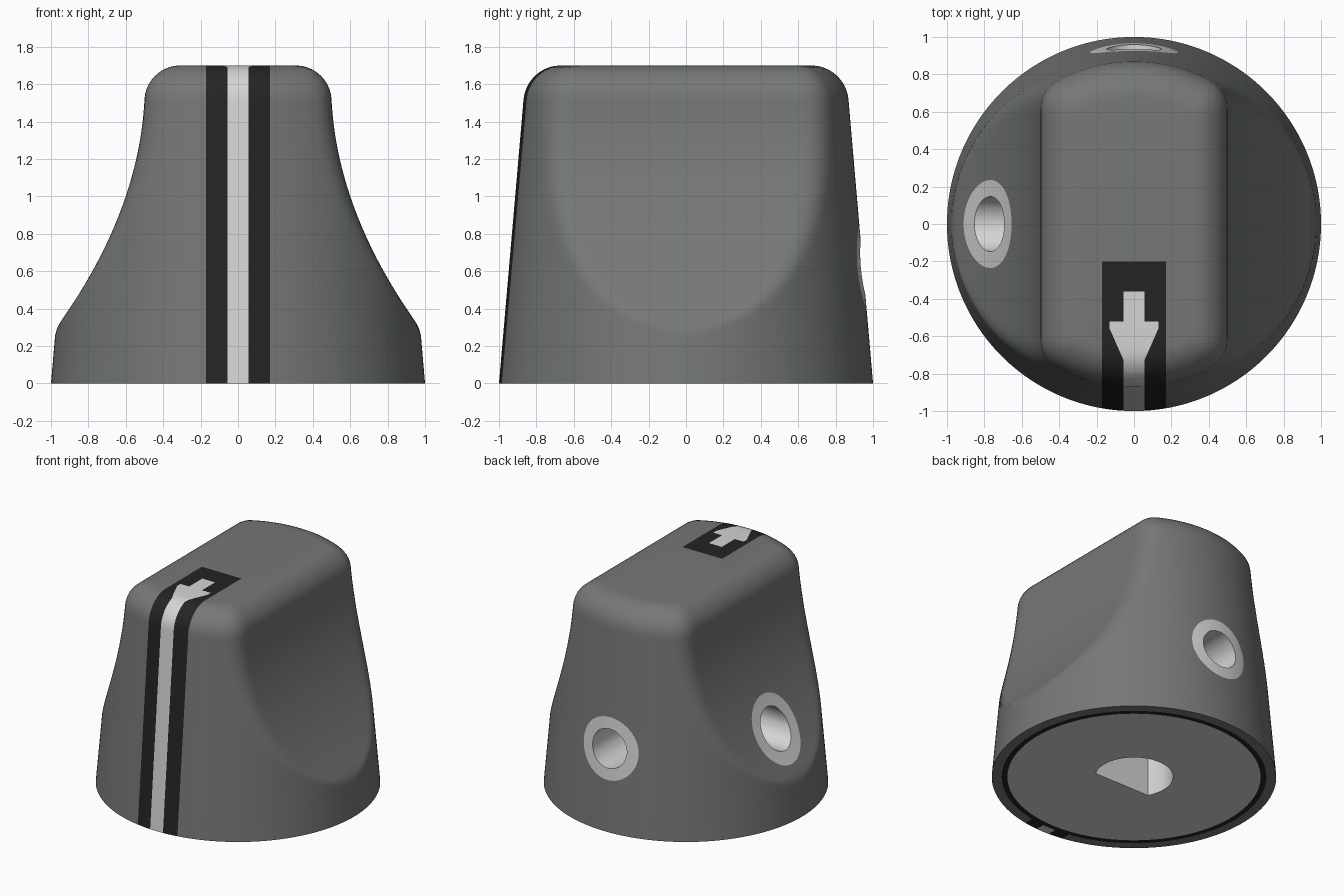
import bpy, bmesh, math
from mathutils import Vector, Matrix

if "Cube" in bpy.data.objects:
    bpy.data.objects.remove(bpy.data.objects["Cube"])

N = 192              # points around each cross-section
SHOULDER, FILLET, CORNER, TOP = 1.52, 0.18, 0.17, 1.70
BODY, BLACK, LIGHT = 0, 1, 2


def material(name, srgb):
    m = bpy.data.materials.new(name)
    m.diffuse_color = [*(((c / 255 + 0.055) / 1.055) ** 2.4 for c in srgb), 1]
    m.use_nodes = True
    m.node_tree.nodes["Principled BSDF"].inputs["Base Color"].default_value = m.diffuse_color
    return m


mats = [material("charcoal grey", (117, 120, 119)),
        material("black", (36, 36, 36)),
        material("light grey", (214, 213, 211))]


def section(z, inset):
    """Circle with two flattened sides and rounded corners, at height z."""
    big = 1 - 0.0865 * z
    t = SHOULDER - z
    w = 0.5 + 0.05 * t + 0.275 * t * t if t > 0 else 0.5 + 0.05 * t
    k = 0.03
    h = max(k - abs(w - big), 0) / k
    w = min(w, big) - h * h * k / 4 - inset
    big -= inset
    r = max(CORNER - inset, 0.012)
    cx = w - r
    cy = math.sqrt(max((big - r) ** 2 - cx * cx, 0))
    corner = math.atan2(cy, cx)
    pts = []
    for i in range(N):
        a = 2 * math.pi * i / N
        ux, uy = abs(math.cos(a)), abs(math.sin(a))
        if math.atan2(uy, ux) >= corner:
            rho = big
        elif w * uy <= cy * ux:
            rho = w / ux
        else:
            d = cx * ux + cy * uy
            rho = d + math.sqrt(max(d * d - cx * cx - cy * cy + r * r, 0))
        pts.append((rho * math.cos(a), rho * math.sin(a), z))
    return pts


def circle(r):
    return [(r * math.cos(2 * math.pi * i / N), r * math.sin(2 * math.pi * i / N), 0)
            for i in range(N)]


def paint(bm, faces, planes, index):
    """Cut a convex region out of the given faces and colour it."""
    for co, no in planes:
        co, no = Vector(co), Vector(no)
        geom = {e for f in faces for e in (*f.verts, *f.edges, f)}
        out = bmesh.ops.bisect_plane(bm, geom=list(geom), dist=1e-5,
                                     plane_co=co, plane_no=no)["geom"]
        faces = [f for f in out if isinstance(f, bmesh.types.BMFace)
                 and (f.calc_center_median() - co).dot(no) < 0]
    for f in faces:
        f.material_index = index
    return faces


def strip(half, y):
    return [((half, 0, 0), (1, 0, 0)), ((-half, 0, 0), (-1, 0, 0)), ((0, y, 0), (0, 1, 0))]


# Knob body: underside rings, tapered scooped sides, rounded top
rings = [circle(0.89), circle(0.93)]
steps = 76
rings += [section(SHOULDER * i / steps, 0) for i in range(steps + 1)]
for i in range(1, 11):
    a = math.pi / 2 * i / 10
    rings.append(section(SHOULDER + (TOP - SHOULDER) * math.sin(a), FILLET * (1 - math.cos(a))))

bm = bmesh.new()
loops = [[bm.verts.new(p) for p in ring] for ring in rings]
for j, (lo, hi) in enumerate(zip(loops, loops[1:])):
    for i in range(N):
        f = bm.faces.new((lo[i], lo[(i + 1) % N], hi[(i + 1) % N], hi[i]))
        f.material_index = BLACK if j == 0 else BODY
bm.faces.new(loops[-1])
bm.faces.new(loops[0][::-1]).material_index = LIGHT
bm.normal_update()

# Black pointer stripe, then its light line and arrow head
shell = [f for f in bm.faces if f.material_index == BODY]
paint(bm, shell, strip(0.17, -0.20), BLACK)


def stripe_faces():
    return [f for f in bm.faces if f.material_index == BLACK
            and (f.calc_center_median().z > 1e-4 or f.calc_center_median().y < -0.93)
            and f.calc_center_median().y < -0.2 and abs(f.calc_center_median().x) < 0.17]


paint(bm, stripe_faces(), strip(0.055, -0.36), LIGHT)
head = [f for f in stripe_faces() if f.calc_center_median().z > 1.5]
slant = [((s * 0.13, -0.56, 0), (s * 0.17, -0.075, 0)) for s in (-1, 1)]
paint(bm, head, strip(0.13, -0.52) + slant, LIGHT)

# Light rims around the two screw holes
HOLE_Z = 0.62
for axis in (Vector((0, 1, 0)), Vector((-1, 0, 0))):
    side = Vector((0, 0, 1)).cross(axis)
    centre = Vector((0, 0, HOLE_Z))
    planes = []
    for i in range(48):
        a = 2 * math.pi * i / 48
        no = side * math.cos(a) + Vector((0, 0, math.sin(a)))
        planes.append((centre + no * 0.235, no))
    near = [f for f in bm.faces if f.calc_center_median().dot(axis) > 0.4
            and 0.3 < f.calc_center_median().z < 0.95]
    paint(bm, near, planes, LIGHT)


def to_object(bm, name):
    me = bpy.data.meshes.new(name)
    bm.to_mesh(me)
    bm.free()
    for m in mats:
        me.materials.append(m)
    ob = bpy.data.objects.new(name, me)
    bpy.context.collection.objects.link(ob)
    return ob


knob = to_object(bm, "knob_body")


def prism(name, outline, depth, matrix):
    b = bmesh.new()
    base = b.faces.new([b.verts.new((x, y, 0)) for x, y in outline])
    top = bmesh.ops.extrude_face_region(b, geom=[base])["geom"]
    bmesh.ops.translate(b, vec=(0, 0, depth),
                        verts=[v for v in top if isinstance(v, bmesh.types.BMVert)])
    bmesh.ops.recalc_face_normals(b, faces=b.faces)
    b.transform(matrix)
    for f in b.faces:
        f.material_index = LIGHT
    return to_object(b, name)


# Cutters: D-shaped shaft socket and two screw holes
start = math.asin(-0.135 / 0.275)
sweep = math.pi - 2 * start
d_shape = [(0.275 * math.cos(start + sweep * i / 40), 0.275 * math.sin(start + sweep * i / 40))
           for i in range(41)]
disc = [(0.147 * math.cos(math.pi * i / 24), 0.147 * math.sin(math.pi * i / 24)) for i in range(48)]
up = Matrix.Translation((0, 0, HOLE_Z))
cutters = [
    prism("shaft_socket", d_shape, 1.1, Matrix.Translation((0, 0, -0.1))),
    prism("back_screw_hole", disc, 1.1, up @ Matrix.Translation((0, 0.15, 0)) @ Matrix.Rotation(-math.pi / 2, 4, 'X')),
    prism("left_screw_hole", disc, 1.1, up @ Matrix.Translation((-0.15, 0, 0)) @ Matrix.Rotation(-math.pi / 2, 4, 'Y')),
]
bpy.context.view_layer.objects.active = knob
knob.select_set(True)
for c in cutters:
    mod = knob.modifiers.new(c.name, 'BOOLEAN')
    mod.operation, mod.solver, mod.object = 'DIFFERENCE', 'EXACT', c
    bpy.ops.object.modifier_apply(modifier=mod.name)
    bpy.data.objects.remove(c)

bpy.ops.object.shade_smooth_by_angle(angle=math.radians(32))
